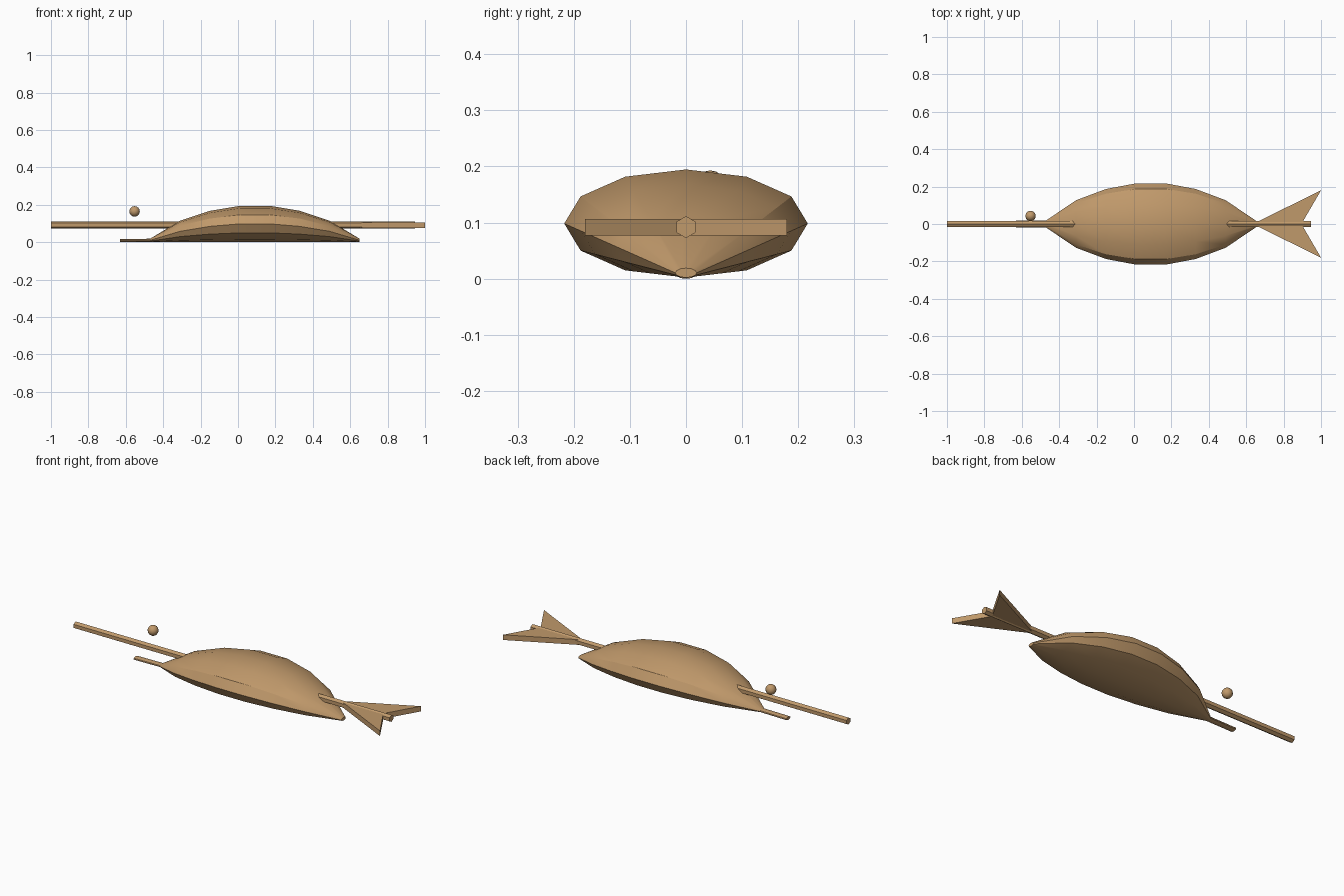
import bpy, bmesh, math
from mathutils import Matrix

if "Cube" in bpy.data.objects:
    bpy.data.objects.remove(bpy.data.objects["Cube"])

wood = bpy.data.materials.new("tan wood")
wood.diffuse_color = (0.53, 0.32, 0.147, 1)
wood.use_nodes = True
wood.node_tree.nodes["Principled BSDF"].inputs["Base Color"].default_value = wood.diffuse_color


def finish(name, bm, smooth=True):
    bmesh.ops.recalc_face_normals(bm, faces=bm.faces)
    mesh = bpy.data.meshes.new(name)
    bm.to_mesh(mesh)
    bm.free()
    ob = bpy.data.objects.new(name, mesh)
    bpy.context.collection.objects.link(ob)
    mesh.materials.append(wood)
    if smooth:
        bpy.ops.object.select_all(action='DESELECT')
        ob.select_set(True)
        bpy.context.view_layer.objects.active = ob
        bpy.ops.object.shade_smooth_by_angle(angle=math.radians(30))
    return ob


# body: twelve-sided elliptical rings along x, resting on a level keel,
# with a thin snout formed by the first two rings
bm = bmesh.new()
half_widths = [0.019, 0.019, 0.127, 0.187, 0.217, 0.217, 0.187, 0.127, 0.019]
rings = []
for i, w in enumerate(half_widths):
    x = -0.63 + 0.16 * i
    h = w * 0.444
    keel = 0.0 if i == 0 else 0.002
    angles = [math.tau * k / 12 for k in range(12)]
    rings.append([bm.verts.new((x, w * math.cos(a), keel + h + h * math.sin(a)))
                  for a in angles])
for a, b in zip(rings, rings[1:]):
    for k in range(12):
        n = (k + 1) % 12
        bm.faces.new((a[k], a[n], b[n], b[k]))
bm.faces.new(rings[0])
bm.faces.new(rings[-1])
finish("body", bm)

# skewer: hexagonal rod running right through the body
bm = bmesh.new()
bmesh.ops.create_cone(bm, cap_ends=True, segments=6, radius1=0.0195,
                      radius2=0.0195, depth=1.945)
turn = Matrix.Translation((-0.0275, 0, 0.092)) @ Matrix.Rotation(math.pi / 2, 4, 'Y')
bmesh.ops.transform(bm, matrix=turn, verts=bm.verts)
# keep one corner of the hexagon pointing straight up
top = max(v.co.z for v in bm.verts)
if top < 0.092 + 0.019:
    bmesh.ops.rotate(bm, cent=(0, 0, 0.092), verts=bm.verts,
                     matrix=Matrix.Rotation(math.pi / 6, 3, 'X'))
finish("skewer", bm)

# tail: forked flat plate
bm = bmesh.new()
outline = [(0.635, 0), (1.0, -0.18), (0.895, 0), (1.0, 0.18)]
low, high = [[bm.verts.new((x, y, z)) for x, y in outline] for z in (0.077, 0.106)]
for i in range(4):
    j = (i + 1) % 4
    bm.faces.new((low[i], low[j], high[j], high[i]))
for layer in (low, high):
    bm.faces.new((layer[0], layer[1], layer[2]))
    bm.faces.new((layer[0], layer[2], layer[3]))
finish("tail", bm, smooth=False)

# eye: small floating ball
bm = bmesh.new()
bmesh.ops.create_uvsphere(bm, u_segments=12, v_segments=8, radius=0.028,
                          matrix=Matrix.Translation((-0.553, 0.043, 0.165)))
eye = finish("eye", bm, smooth=False)
eye.data.shade_smooth()
